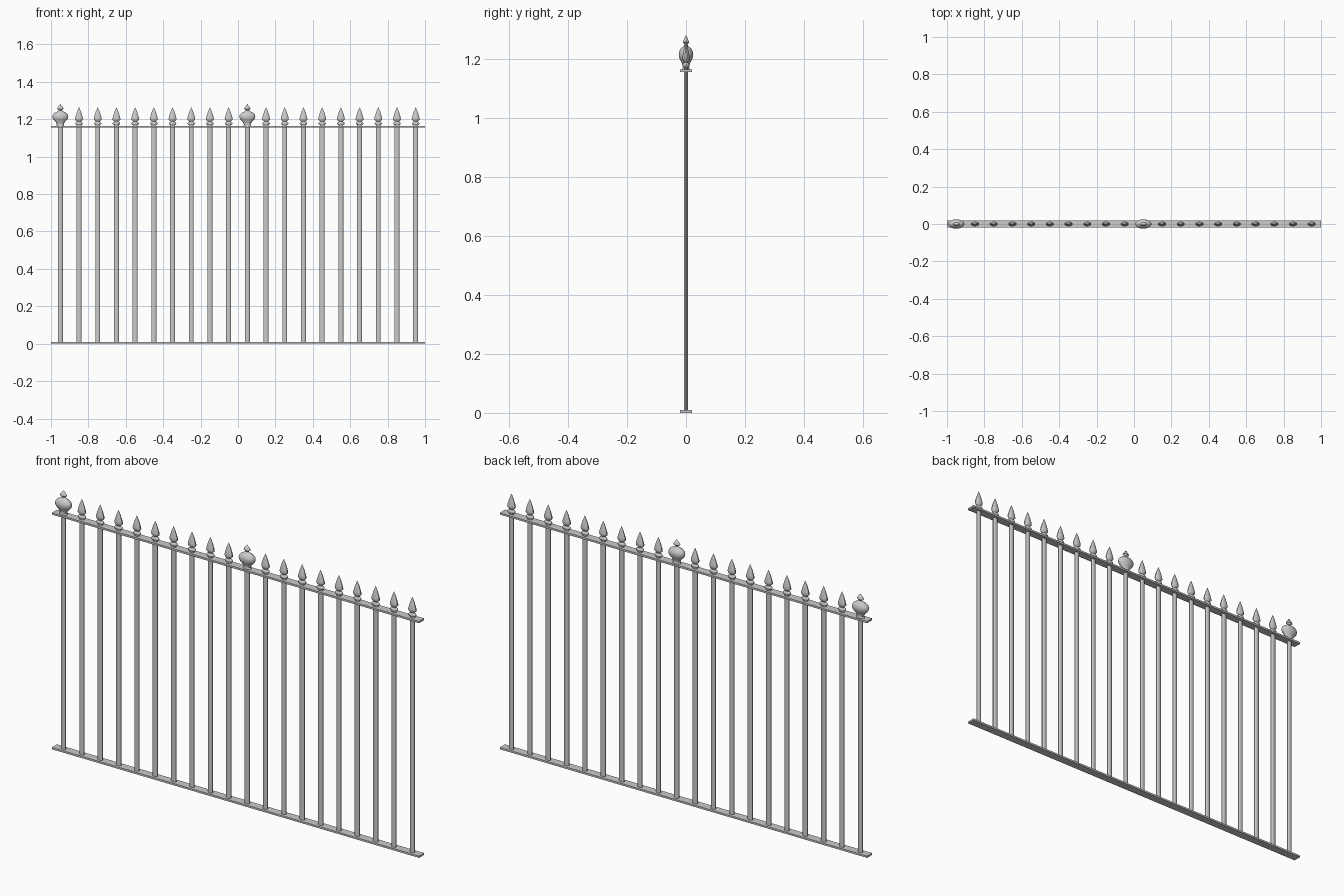
import bpy, bmesh, math

if "Cube" in bpy.data.objects:
    bpy.data.objects.remove(bpy.data.objects["Cube"])

DEPTH = 0.58  # fence parts are flattened front to back


def lathe(name, x, profile, sides, angle):
    """Revolve (radius, z) points around a vertical axis, flattened in y."""
    bm = bmesh.new()
    rings = []
    for r, z in profile:
        if r == 0:
            rings.append([bm.verts.new((0, 0, z))])
            continue
        rings.append([bm.verts.new((r * math.cos(a), r * DEPTH * math.sin(a), z))
                      for a in (2 * math.pi * (i + 0.5) / sides for i in range(sides))])
    for lo, hi in zip(rings, rings[1:]):
        for i in range(sides):
            j = (i + 1) % sides
            if len(hi) == 1:
                bm.faces.new((lo[i], lo[j], hi[0]))
            else:
                bm.faces.new((lo[i], lo[j], hi[j], hi[i]))
    bm.faces.new(rings[0][::-1])
    if len(rings[-1]) > 1:
        bm.faces.new(rings[-1])
    mesh = bpy.data.meshes.new(name)
    bm.to_mesh(mesh)
    bm.free()
    obj = bpy.data.objects.new(name, mesh)
    bpy.context.collection.objects.link(obj)
    obj.location.x = x
    bpy.ops.object.select_all(action='DESELECT')
    obj.select_set(True)
    bpy.context.view_layer.objects.active = obj
    bpy.ops.object.shade_smooth_by_angle(angle=math.radians(angle))
    return obj


def rail(name, z0, z1):
    bpy.ops.mesh.primitive_cube_add(size=1, location=(0, 0, (z0 + z1) / 2))
    obj = bpy.context.object
    obj.name = name
    obj.scale = (2, 0.04, z1 - z0)


# Flat rails
rail("bottom_rail", 0, 0.009)
rail("top_rail", 1.155, 1.164)

# Finial profiles
SPEAR = [(0.013, 1.162), (0.013, 1.169), (0.020, 1.174), (0.021, 1.178),
         (0.018, 1.183), (0.011, 1.187), (0.013, 1.190), (0.020, 1.196),
         (0.022, 1.202), (0.020, 1.212), (0.011, 1.240), (0, 1.265)]
URN = [(0.021, 1.162), (0.021, 1.168), (0.018, 1.173), (0.024, 1.184),
       (0.036, 1.197), (0.042, 1.207), (0.043, 1.216), (0.040, 1.225),
       (0.030, 1.235), (0.015, 1.242), (0.009, 1.247), (0.011, 1.251),
       (0.018, 1.255), (0.015, 1.262), (0, 1.281)]

# Balusters, each topped by a spear or an urn
for i in range(20):
    x = -0.95 + 0.1 * i
    lathe("baluster", x, [(0.0135, 0.005), (0.0135, 1.158)], 12, 40)
    if i % 10 == 0:
        lathe("urn_finial", x, URN, 20, 40)
    else:
        lathe("spear_finial", x, SPEAR, 12, 40)
